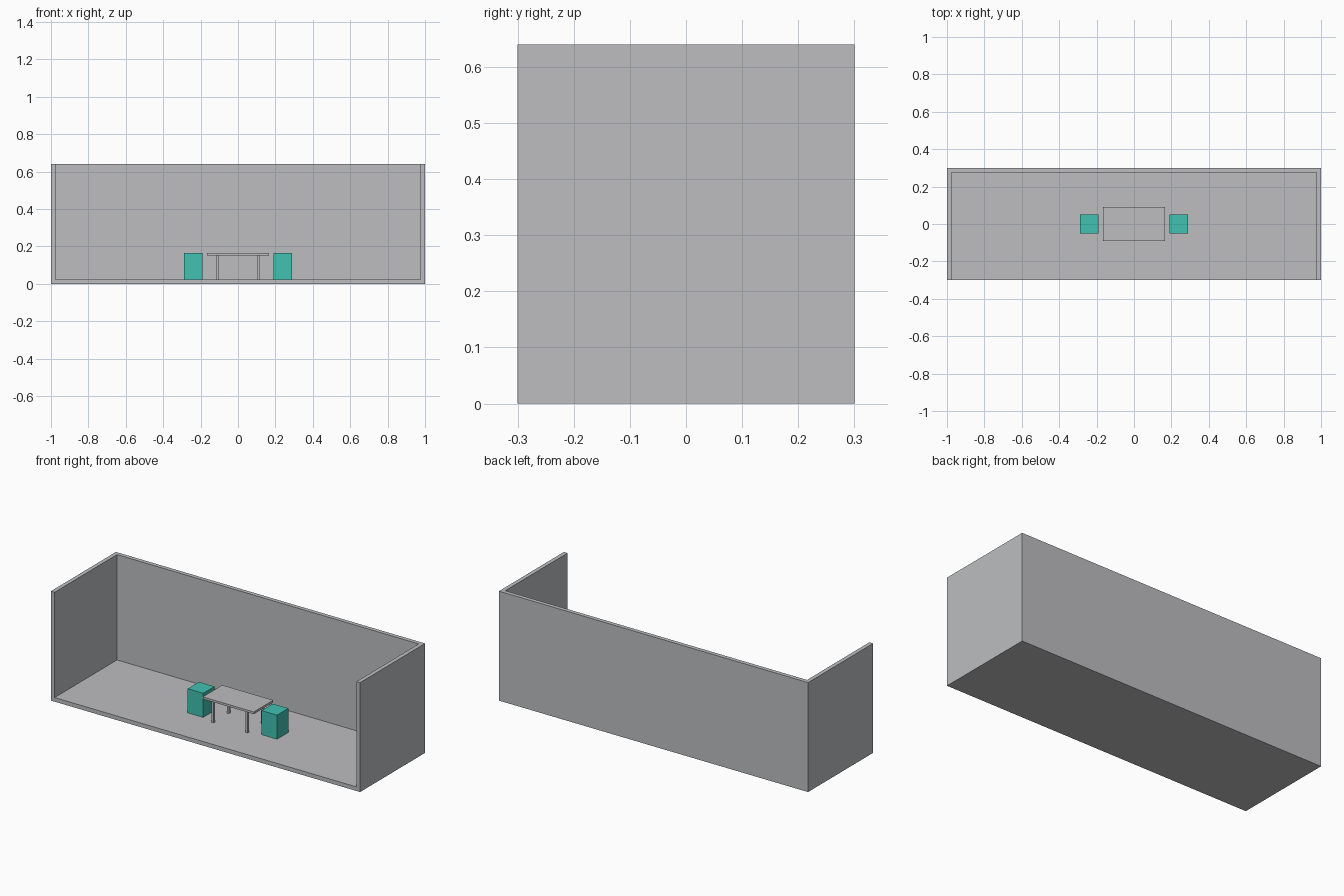
import bpy

if "Cube" in bpy.data.objects:
    bpy.data.objects.remove(bpy.data.objects["Cube"])


def material(name, colour):
    m = bpy.data.materials.new(name)
    m.diffuse_color = (*colour, 1)
    m.use_nodes = True
    m.node_tree.nodes["Principled BSDF"].inputs["Base Color"].default_value = m.diffuse_color
    return m


def box(name, x, y, z, mat):
    """Box spanning the given (low, high) ranges."""
    spans = (x, y, z)
    bpy.ops.mesh.primitive_cube_add(size=1, location=[(a + b) / 2 for a, b in spans])
    ob = bpy.context.object
    ob.name = name
    ob.scale = [b - a for a, b in spans]
    bpy.ops.object.transform_apply(location=False, rotation=False, scale=True)
    ob.data.materials.append(mat)
    return ob


grey = material("light_grey", (0.51, 0.515, 0.53))
teal = material("teal", (0.052, 0.54, 0.447))

T = 0.024    # thickness of walls and floor
TOP = 0.165  # height of table top and stools

# Room: one solid block hollowed out, open at the front and top
room = box("room_shell", (-1, 1), (-0.3, 0.3), (0, 0.64), grey)
cutter = box("room_cutter", (-1 + T, 1 - T), (-0.5, 0.3 - T), (T, 1), grey)
cutter.hide_render = True
cutter.hide_viewport = True
cut = room.modifiers.new("hollow", "BOOLEAN")
cut.operation = "DIFFERENCE"
cut.solver = "EXACT"
cut.object = cutter

# Table: thin top on four slim legs
box("table_top", (-0.165, 0.165), (-0.09, 0.09), (0.152, TOP), grey)
for sx in (-1, 1):
    for sy in (-1, 1):
        cx, cy, r = sx * 0.11, sy * 0.07, 0.0065
        box("table_leg", (cx - r, cx + r), (cy - r, cy + r), (T, 0.152), grey)

# Stools: a solid block at each end of the table
for side, cx in (("left", -0.239), ("right", 0.239)):
    box(side + "_stool", (cx - 0.05, cx + 0.05), (-0.052, 0.052), (T, TOP), teal)
